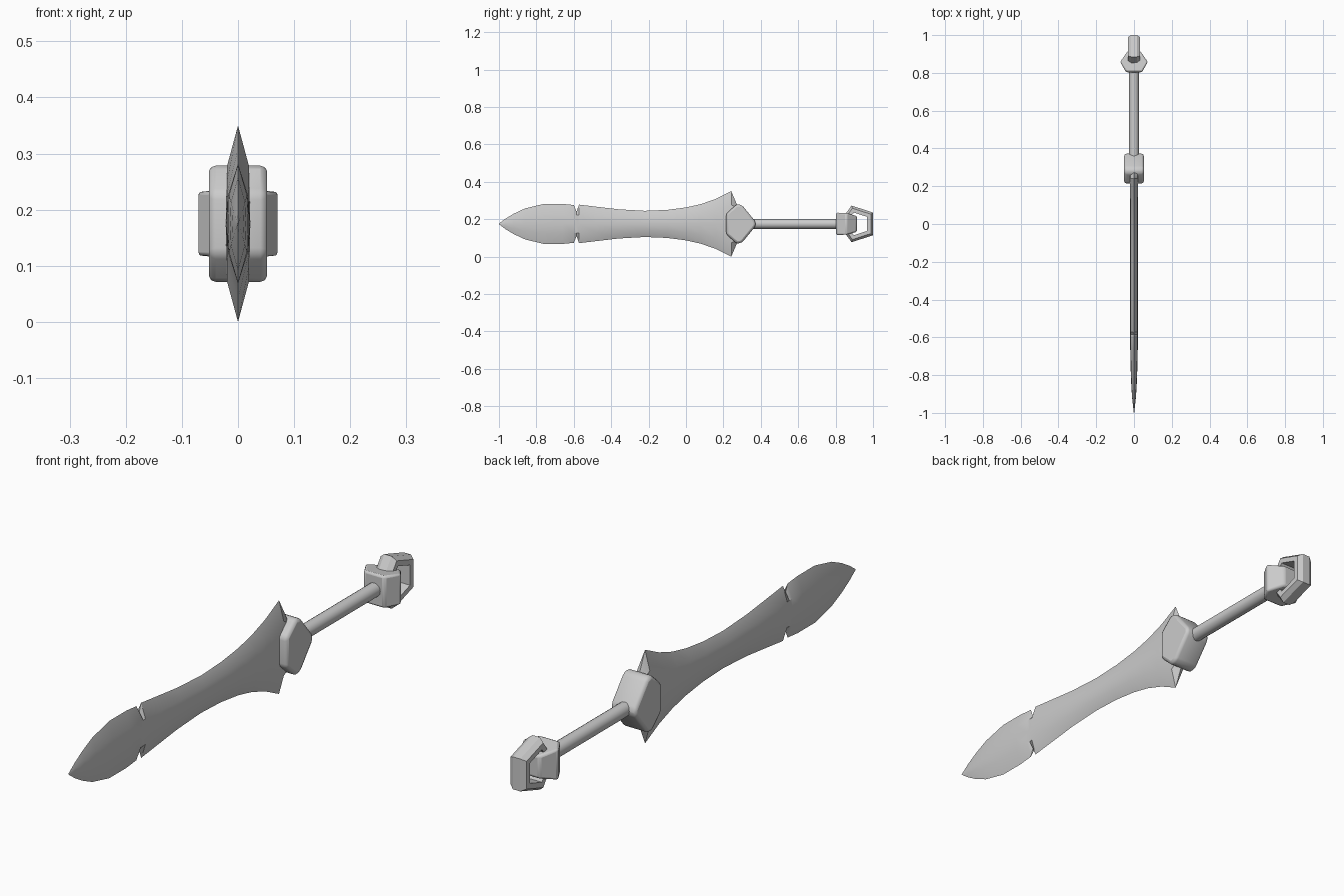
import bpy, bmesh, math

if "Cube" in bpy.data.objects:
    bpy.data.objects.remove(bpy.data.objects["Cube"])

ZC = 0.175  # height of the sword axis

steel = bpy.data.materials.new("plain_grey")
steel.diffuse_color = (0.6, 0.6, 0.6, 1)
steel.use_nodes = True
steel.node_tree.nodes["Principled BSDF"].inputs["Base Color"].default_value = steel.diffuse_color


def finish(name, bm, bevel=0, segments=1, angle=30):
    bmesh.ops.remove_doubles(bm, verts=bm.verts, dist=1e-5)
    bmesh.ops.recalc_face_normals(bm, faces=bm.faces)
    me = bpy.data.meshes.new(name)
    bm.to_mesh(me)
    bm.free()
    ob = bpy.data.objects.new(name, me)
    bpy.context.collection.objects.link(ob)
    me.materials.append(steel)
    ob.location.z = ZC
    if bevel:
        mod = ob.modifiers.new("soft_edges", "BEVEL")
        mod.width, mod.segments = bevel, segments
        mod.limit_method = "ANGLE"
        mod.angle_limit = math.radians(25)
    bpy.ops.object.select_all(action="DESELECT")
    ob.select_set(True)
    bpy.context.view_layer.objects.active = ob
    bpy.ops.object.shade_smooth_by_angle(angle=math.radians(angle))
    return ob


def loft(bm, rings, closed=False):
    """Skin a list of equal-length point rings; cap the ends unless closed."""
    rows = [[bm.verts.new(p) for p in r] for r in rings]
    n = len(rows[0])
    pairs = list(zip(rows, rows[1:])) + ([(rows[-1], rows[0])] if closed else [])
    for a, b in pairs:
        for i in range(n):
            j = (i + 1) % n
            bm.faces.new((a[i], a[j], b[j], b[i]))
    if not closed:
        bm.faces.new(rows[0])
        bm.faces.new(rows[-1])


# Blade: stations of (y, edge height, shoulder height, half thickness)
stations = [
    (-1.0, 0.002, 0.001, 0.001), (-0.965, 0.028, 0.012, 0.005),
    (-0.92, 0.055, 0.024, 0.010), (-0.86, 0.083, 0.038, 0.014),
    (-0.76, 0.107, 0.050, 0.018), (-0.66, 0.107, 0.050, 0.020),
    (-0.60, 0.101, 0.049, 0.020), (-0.585, 0.066, 0.048, 0.020),
    (-0.572, 0.103, 0.048, 0.020), (-0.48, 0.092, 0.044, 0.020),
    (-0.36, 0.078, 0.038, 0.020), (-0.22, 0.070, 0.035, 0.020),
    (-0.10, 0.075, 0.038, 0.020), (0.0, 0.088, 0.045, 0.021),
    (0.08, 0.106, 0.056, 0.021), (0.16, 0.134, 0.074, 0.022),
    (0.242, 0.175, 0.102, 0.022), (0.272, 0.105, 0.085, 0.022),
    (0.30, 0.06, 0.05, 0.022)]
bm = bmesh.new()
loft(bm, [[(0, y, h), (t * 0.9, y, s), (t, y, 0), (t * 0.9, y, -s),
           (0, y, -h), (-t * 0.9, y, -s), (-t, y, 0), (-t * 0.9, y, s)]
          for y, h, s, t in stations])
finish("blade", bm)

# Guard: a diamond-like block with softened edges
half = [(0.215, 0.055), (0.272, 0.106), (0.30, 0.100), (0.372, 0.012)]
outline = half + [(y, -z) for y, z in reversed(half)]
bm = bmesh.new()
loft(bm, [[(x, y, z) for y, z in outline] for x in (-0.052, 0.052)])
finish("guard", bm, 0.017, 2, 50)

# Grip: round rod
bm = bmesh.new()
ring = [(0.026 * math.cos(a), 0.026 * math.sin(a))
        for a in (i * math.tau / 16 for i in range(16))]
loft(bm, [[(x, y, z) for x, z in ring] for y in (0.33, 0.83)])
finish("grip", bm)

# Collar: hexagonal block, lower towards the pommel end
side = [(0.042, 0.803, 0.060), (0.073, 0.858, 0.059), (0.034, 0.914, 0.042)]
plan = side + [(-x, y, h) for x, y, h in reversed(side)]
bm = bmesh.new()
loft(bm, [[(x, y, s * h) for x, y, h in plan] for s in (-1, 1)])
finish("collar", bm, 0.008, 2, 40)

# Pommel ring: five-sided loop with a chamfered outer rim
section = [(0.064, 0.033), (0.088, 0.033), (0.103, 0.015),
           (0.103, -0.015), (0.088, -0.033), (0.064, -0.033)]
bm = bmesh.new()
loft(bm, [[(x, 0.917 + r * math.cos(a), r * math.sin(a)) for r, x in section]
          for a in (math.pi + i * math.tau / 5 for i in range(5))], closed=True)
finish("pommel_ring", bm)
